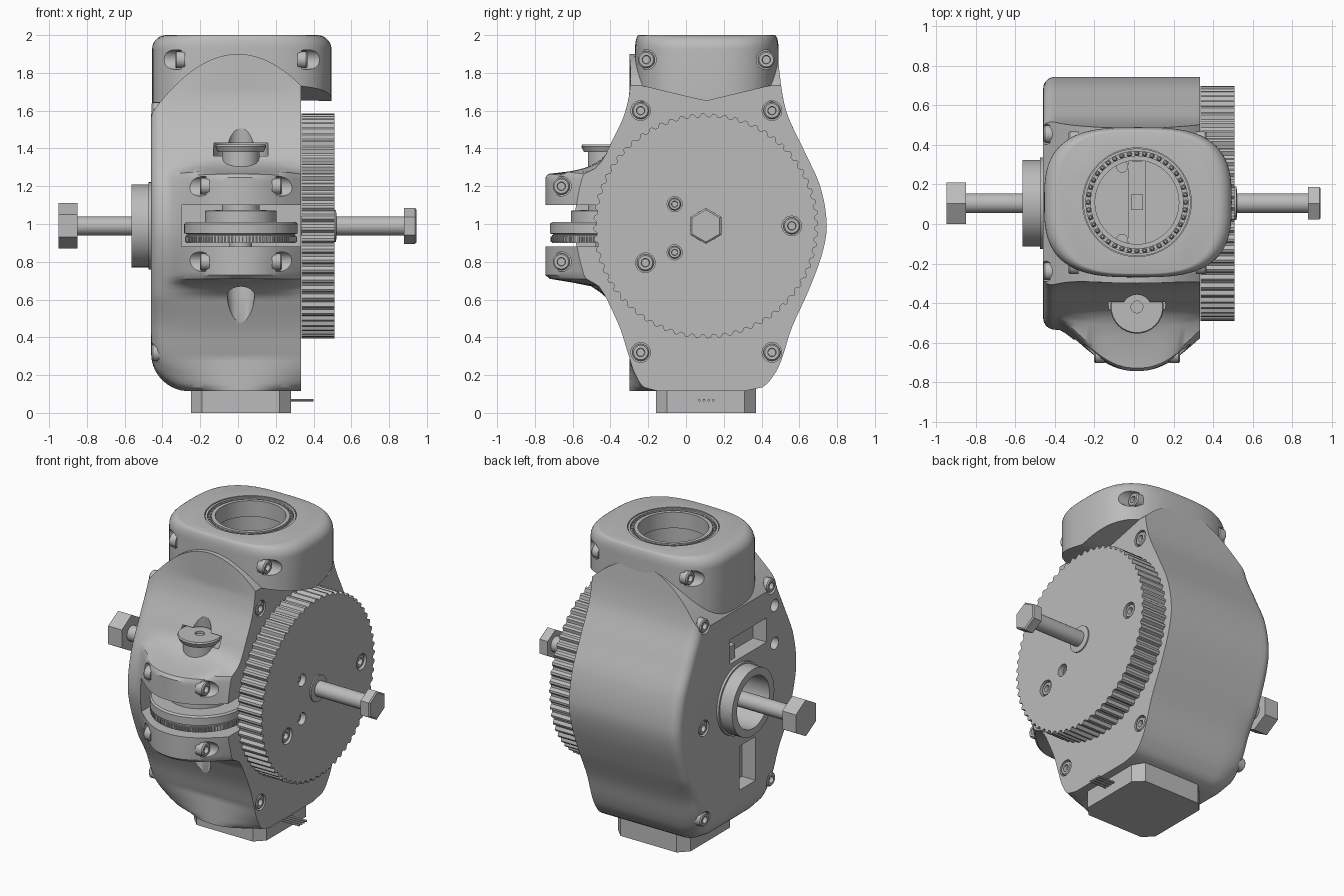
import bpy, bmesh, math
from mathutils import Vector

if "Cube" in bpy.data.objects:
    bpy.data.objects.remove(bpy.data.objects["Cube"], do_unlink=True)

grey = bpy.data.materials.new("plain grey")
grey.use_nodes = True
grey.diffuse_color = (0.5, 0.5, 0.5, 1)
grey.node_tree.nodes["Principled BSDF"].inputs["Base Color"].default_value = (0.5, 0.5, 0.5, 1)
made = []
CY, CZ = 0.105, 0.99      # main axle position
BX, BY = 0.015, -0.42     # front roller axis


def loft(name, rings, closed=False):
    """Skin equal-length rings; cap the ends unless the strip is closed."""
    bm = bmesh.new()
    loops = [[bm.verts.new(p) for p in ring] for ring in rings]
    n = len(loops[0])
    pairs = list(zip(loops, loops[1:]))
    if closed:
        pairs.append((loops[-1], loops[0]))
    else:
        bm.faces.new(loops[0])
        bm.faces.new(loops[-1])
    for a, b in pairs:
        for i in range(n):
            j = (i + 1) % n
            bm.faces.new((a[i], a[j], b[j], b[i]))
    bmesh.ops.recalc_face_normals(bm, faces=bm.faces)
    mesh = bpy.data.meshes.new(name)
    bm.to_mesh(mesh)
    bm.free()
    mesh.materials.append(grey)
    ob = bpy.data.objects.new(name, mesh)
    bpy.context.collection.objects.link(ob)
    made.append(ob)
    return ob


def lathe(name, profile, centre, axis="X", n=32, closed=False):
    """Turn (radius, height) pairs about an axis through centre."""
    rings = []
    for r, h in profile:
        ring = []
        for k in range(n):
            a = math.pi / 2 + math.tau * k / n
            u, v = r * math.cos(a), r * math.sin(a)
            ring.append(Vector(centre) + Vector((h, u, v) if axis == "X" else (u, v, h)))
        rings.append(ring)
    return loft(name, rings, closed)


def rod(name, centre, r, lo, hi, axis="X", n=32):
    return lathe(name, [(r, lo), (r, hi)], centre, axis, n)


def tube(name, centre, r_in, r_out, lo, hi, axis="X", n=48):
    return lathe(name, [(r_in, lo), (r_out, lo), (r_out, hi), (r_in, hi)], centre, axis, n, True)


def box(name, lo, hi, chamfer=0.0):
    (x0, y0, z0), (x1, y1, z1) = lo, hi
    c = chamfer
    if c:
        plan = [(x0 + c, y0), (x1 - c, y0), (x1, y0 + c), (x1, y1 - c),
                (x1 - c, y1), (x0 + c, y1), (x0, y1 - c), (x0, y0 + c)]
    else:
        plan = [(x0, y0), (x1, y0), (x1, y1), (x0, y1)]
    return loft(name, [[(x, y, z) for x, y in plan] for z in (z0, z1)])


def cut(targets, cutter):
    for ob in targets:
        mod = ob.modifiers.new("cut", "BOOLEAN")
        mod.operation, mod.solver, mod.object = "DIFFERENCE", "EXACT", cutter
        bpy.context.view_layer.objects.active = ob
        bpy.ops.object.modifier_apply(modifier=mod.name)
    made.remove(cutter)
    bpy.data.objects.remove(cutter, do_unlink=True)


def screw(name, targets, y, z, x, side, reach=0.2, r=0.045):
    """Recessed socket screw facing along x."""
    cut(targets, rod("cutter", (0, y, z), r + 0.007, x, x + side * reach, n=24))
    s = side
    lathe(name, [(r, x - s * 0.02), (r, x + s * 0.025), (r * 0.85, x + s * 0.032),
                 (r * 0.5, x + s * 0.032), (r * 0.45, x + s * 0.008)], (0, y, z), n=18)


def linear(table, z):
    for (a, p), (b, q) in zip(table, table[1:]):
        if z <= b:
            return p + (q - p) * max(0, z - a) / (b - a)
    return table[-1][1]


def smooth(table, z):
    """Cubic through the table points."""
    m = [(table[min(i + 1, len(table) - 1)][1] - table[max(i - 1, 0)][1]) /
         (table[min(i + 1, len(table) - 1)][0] - table[max(i - 1, 0)][0]) for i in range(len(table))]
    for i in range(len(table) - 1):
        (a, p), (b, q) = table[i], table[i + 1]
        if z <= b:
            d, t = b - a, (z - a) / (b - a)
            return (p * (1 + 2 * t) * (1 - t) ** 2 + m[i] * d * t * (1 - t) ** 2
                    + q * t * t * (3 - 2 * t) - m[i + 1] * d * t * t * (1 - t))
    return table[-1][1]


# housing: sections along x, with a swelling front clamp
half_width = [(0.115, 0.2), (0.13, 0.29), (0.2, 0.36), (0.28, 0.4), (0.45, 0.455), (0.65, 0.545),
              (0.85, 0.618), (1.0, 0.64), (1.2, 0.605), (1.4, 0.515), (1.6, 0.425), (1.85, 0.385), (2.0, 0.38)]
clamp_front = [(0.55, -0.3), (0.62, -0.43), (0.67, -0.5), (0.69, -0.6), (0.7, -0.71), (0.73, -0.745),
               (1.25, -0.745), (1.275, -0.72), (1.285, -0.56), (1.33, -0.46), (1.42, -0.38), (1.5, -0.3)]


def arc(t):
    t = min(max(t, 0), 1)
    return 1 - math.sqrt(1 - t * t)


def section(x):
    top, drop = 1.9 - 1.5 * x * x, 0.2 * arc((-0.26 - x) / 0.2)
    inset = 0.06 * arc((-0.4 - x) / 0.06)
    d = min(abs(x - BX) / 0.4, 1)
    swell = (1 - d ** 2.2) ** 1.5
    front, back = [], []
    for i in range(91):
        z = 0.115 + 1.785 * i / 90
        if z > 1.2:
            z = 1.2 + (z - 1.2) * (top - 1.2) / 0.7
        h = smooth(half_width, z) - inset
        f = CY - h
        f += swell * (min(f, linear(clamp_front, z)) - f)
        zz = z + drop * max(0, 1 - (z - 0.115) / 0.5)
        front.append((x, f, zz))
        back.append((x, CY + h, zz))
    return front + back[::-1]


xs = [-0.4 - 0.06 * math.cos(math.pi / 2 * i / 7) for i in range(7)]
xs += [-0.4 + 0.733 * i / 30 for i in range(31)]
housing = loft("housing", [section(x) for x in xs])


# neck: rounded oblong collar overhanging the gear
def neck_ring(dx, dy, z=None):
    ring = []
    for k in range(96):
        c, s = math.cos(math.tau * k / 96), math.sin(math.tau * k / 96)
        x = 0.02 + (0.475 - dx) * math.copysign(abs(c) ** 0.667, c)
        y = 0.11 + (0.38 - dy) * math.copysign(abs(s) ** 0.667, s)
        low = 1.65 + 0.24 * abs(y - CY) if x > 0.3 else 1.5
        ring.append((x, y, low if z is None else z))
    return ring


rings = [neck_ring(0.465, 0.37, 1.66), neck_ring(0, 0)]
for i in range(8):
    a = math.pi / 2 * i / 7
    rings.append(neck_ring(0.075 * (1 - math.cos(a)), 0.02 * (1 - math.cos(a)), 1.925 + 0.075 * math.sin(a)))
neck = loft("neck", rings)
shell = [housing, neck]

# top bore with its ball bearing
TOP = (BX, 0.11, 0)
cut(shell, rod("cutter", TOP, 0.275, 1.9, 2.1, "Z", 64))
cut(shell, rod("cutter", TOP, 0.225, 1.4, 2.05, "Z", 64))
tube("bearing_outer_ring", TOP, 0.258, 0.272, 1.89, 1.995, "Z", 64)
tube("bearing_inner_ring", TOP, 0.212, 0.236, 1.89, 1.995, "Z", 64)
tube("bearing_cage", TOP, 0.23, 0.265, 1.89, 1.97, "Z", 64)
for k in range(40):
    a = math.tau * k / 40
    lathe("bearing_ball", [(0.006, -0.012), (0.013, 0), (0.006, 0.012)],
          (TOP[0] + 0.247 * math.cos(a), TOP[1] + 0.247 * math.sin(a), 1.978), "Z", 8)
box("bore_rib", (-0.03, -0.1, 1.39), (0.06, 0.32, 1.45))
box("bore_block", (-0.015, 0.07, 1.39), (0.045, 0.15, 1.5))
for y in (-0.08, 0.29):
    rod("bore_pin", (-0.06, y, 0), 0.03, 1.39, 1.5, "Z", 16)

# clamp gap, roller and upper knob
cut([housing], box("cutter", (-0.3, -1, 0.88), (0.5, -0.3, 1.1)))
for lo, hi in ((0.42, 0.72), (1.3, 1.62)):
    cut([housing], lathe("cutter", [(0.05 if lo < 1 else 0.085, lo), (0.085 if lo < 1 else 0.05, hi)],
                         (BX, BY, 0), "Z", 24))
cut([housing], rod("cutter", (BX, BY, 0), 0.145, 1.36, 1.43, "Z"))
AX = (BX, BY, 0)
lathe("roller", [(0.29, 0.9), (0.29, 0.94), (0.28, 0.945), (0.3, 0.95), (0.3, 1.0), (0.29, 1.01),
                 (0.19, 1.01), (0.19, 1.07), (0.1, 1.075), (0.1, 1.1)], AX, "Z", 64)
rod("roller_spindle", AX, 0.06, 0.8, 1.15, "Z")
for k in range(48):
    a = math.pi + math.pi * k / 47
    lathe("roller_tooth", [(0.007, 0.905), (0.007, 0.935)],
          (BX + 0.29 * math.cos(a), BY + 0.29 * math.sin(a), 0), "Z", 6)
rod("knob_stem", AX, 0.1, 1.29, 1.385, "Z")
lathe("knob_cap", [(0.12, 1.38), (0.135, 1.41), (0.13, 1.42), (0.03, 1.42), (0.03, 1.405)], AX, "Z")

# left boss, pockets and holes
AXLE = (0, CY, CZ)
cut([housing], rod("cutter", AXLE, 0.17, -0.6, -0.3, n=48))
tube("left_boss", AXLE, 0.17, 0.22, -0.565, -0.44)
tube("left_boss_lip", AXLE, 0.2, 0.232, -0.475, -0.45)
cut([housing], box("cutter", (-0.6, -0.185, 1.25), (-0.36, 0.2, 1.41)))
cut([housing], box("cutter", (-0.6, -0.07, 0.38), (-0.36, 0.1, 0.67)))
box("pocket_step", (-0.43, 0.1, 1.25), (-0.355, 0.2, 1.34))
for z in (1.21, 1.46):
    cut([housing], rod("cutter", (0, -0.27, z), 0.04, -0.6, -0.36, n=20))

# screws
for y in (-0.24, 0.455):
    for z in (0.32, 1.6):
        screw("right_screw", [housing], y, z, 0.3, 1)
        screw("left_screw", [housing], y, z, -0.425, -1)
screw("left_screw", [housing], 0.47, 0.93, -0.425, -1)
for y in (-0.21, 0.425):
    screw("neck_screw", shell, y, 1.87, 0.335, 1)
    screw("neck_screw", shell, y, 1.87, -0.3, -1)
for z in (0.8, 1.2):
    for s in (-1, 1):
        screw("clamp_screw", [housing], -0.66, z, BX + s * 0.185, s)

# toothed wheel
teeth = []
for k in range(64 * 4):
    a, r = math.tau * (k + 0.5) / 256, 0.595 if k % 4 < 2 else 0.578
    teeth.append((CY + r * math.cos(a), CZ + r * math.sin(a)))
wheel = loft("toothed_wheel", [[(x, y, z) for y, z in teeth] for x in (0.337, 0.51)])
screw("wheel_screw", [wheel], 0.56, CZ, 0.47, 1)
screw("wheel_screw", [wheel], -0.215, 0.795, 0.47, 1)
for z in (0.85, 1.105):
    screw("wheel_small_screw", [wheel], -0.06, z, 0.45, 1, r=0.033)

# axle with hexagon ends
rod("axle", AXLE, 0.05, -0.9, 0.9)
lathe("axle_collar", [(0.085, 0.5), (0.085, 0.518), (0.06, 0.522)], AXLE)
rod("left_hex_head", AXLE, 0.12, -0.95, -0.85, n=6)
lathe("right_hex_head", [(0.095, 0.88), (0.095, 0.938), (0.085, 0.945)], AXLE, n=6)

# bottom motor with connector pins
box("motor", (-0.25, -0.16, 0), (0.28, 0.37, 0.2), 0.06)
for k in range(4):
    rod("motor_pin", (0, 0.07 + 0.025 * k, 0.067), 0.007, 0.27, 0.4, n=8)

# shading
bpy.ops.object.select_all(action="DESELECT")
for ob in made:
    ob.select_set(True)
bpy.context.view_layer.objects.active = housing
bpy.ops.object.shade_smooth_by_angle(angle=math.radians(32))
